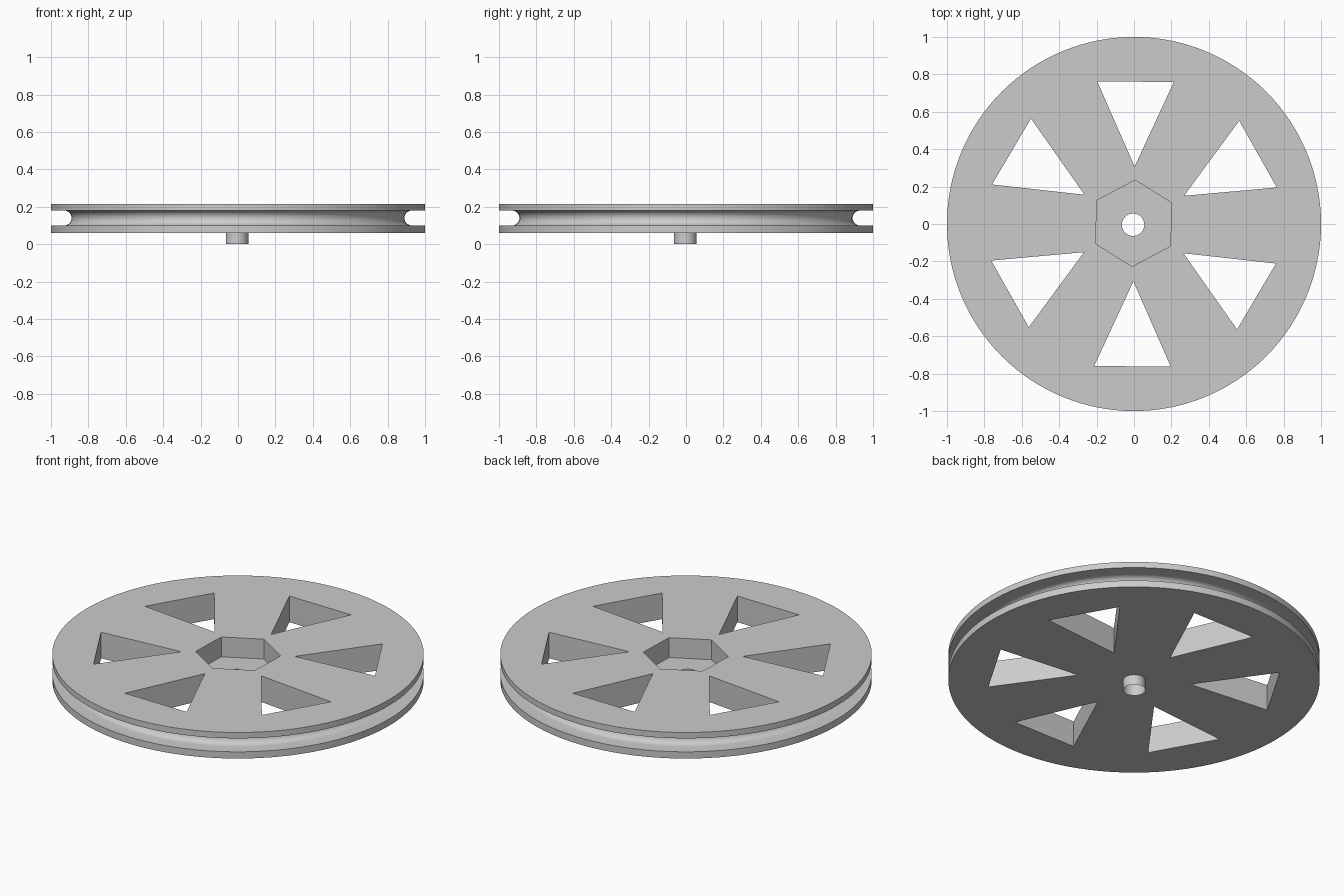
import bpy, bmesh
from math import sin, cos, pi, radians

cube = bpy.data.objects.get("Cube")
if cube:
    bpy.data.objects.remove(cube, do_unlink=True)

BOTTOM, TOP = 0.06, 0.215
HOLE_R, HOLE_X, HOLE_Y = 0.06, -0.005, -0.004
TWIST = radians(-0.6)

grey = bpy.data.materials.new("plain grey")
grey.use_nodes = True
colour = (0.6, 0.6, 0.6, 1)
grey.diffuse_color = colour
grey.node_tree.nodes["Principled BSDF"].inputs["Base Color"].default_value = colour


def finish(bm, name):
    bmesh.ops.recalc_face_normals(bm, faces=bm.faces)
    mesh = bpy.data.meshes.new(name)
    bm.to_mesh(mesh)
    bm.free()
    mesh.materials.append(grey)
    ob = bpy.data.objects.new(name, mesh)
    bpy.context.collection.objects.link(ob)
    return ob


def select(ob):
    bpy.ops.object.select_all(action='DESELECT')
    ob.select_set(True)
    bpy.context.view_layer.objects.active = ob


def polar(r, a):
    return r * cos(a), r * sin(a)


def prism(name, outline, z0, z1, caps=True):
    """Upright prism over an outline; without caps it is an open sleeve."""
    bm = bmesh.new()
    low, high = ([bm.verts.new((x, y, z)) for x, y in outline] for z in (z0, z1))
    n = len(outline)
    for i in range(n):
        j = (i + 1) % n
        bm.faces.new((low[i], low[j], high[j], high[i]))
    if caps:
        bm.faces.new(low[::-1])
        bm.faces.new(high)
    return finish(bm, name)


def lathe(name, profile, steps):
    """Solid of revolution from a profile, capped top and bottom."""
    bm = bmesh.new()
    rings = [[bm.verts.new((*polar(r, 2 * pi * i / steps), z)) for i in range(steps)]
             for r, z in profile]
    for a, b in zip(rings, rings[1:]):
        for i in range(steps):
            j = (i + 1) % steps
            bm.faces.new((a[i], a[j], b[j], b[i]))
    bm.faces.new(rings[0][::-1])
    bm.faces.new(rings[-1])
    return finish(bm, name)


# Wheel disc with a round-bottomed groove in its rim
groove_z, groove_half, groove_r = 0.14, 0.04, 0.93
arc = [(groove_r - groove_half * cos(t), groove_z + groove_half * sin(t))
       for t in (pi * (i / 16 - 0.5) for i in range(17))]
profile = [(1, BOTTOM), (1, groove_z - groove_half), *arc,
           (1, groove_z + groove_half), (1, TOP)]
wheel = lathe("pulley_wheel", profile, 128)

# Cutters: six triangular windows, hexagonal nut pocket, centre bore
cutters = []
for k in range(6):
    a = radians(30 + 60 * k) + TWIST
    half = radians(15.05)
    tri = [polar(0.307, a), polar(0.788, a - half), polar(0.788, a + half)]
    cutters.append(prism("window_cutter", tri, 0, 0.3))
hexagon = [polar(0.231, radians(30 + 60 * k - 2)) for k in range(6)]
cutters.append(prism("pocket_cutter", [(x - 0.002, y + 0.004) for x, y in hexagon], 0.097, 0.3))
circle = [polar(HOLE_R, 2 * pi * i / 48) for i in range(48)]
circle = [(x + HOLE_X, y + HOLE_Y) for x, y in circle]
cutters.append(prism("bore_cutter", circle, -0.1, 0.3))

for cutter in cutters:
    cutter.hide_render = True
    select(wheel)
    mod = wheel.modifiers.new("cut", 'BOOLEAN')
    mod.operation = 'DIFFERENCE'
    mod.solver = 'EXACT'
    mod.object = cutter
    bpy.ops.object.modifier_apply(modifier=mod.name)
    bpy.data.objects.remove(cutter, do_unlink=True)

# Thin open sleeve under the bore
sleeve = prism("axle_sleeve", circle, 0, BOTTOM, caps=False)

for ob in (wheel, sleeve):
    select(ob)
    bpy.ops.object.shade_smooth_by_angle(angle=radians(30))
